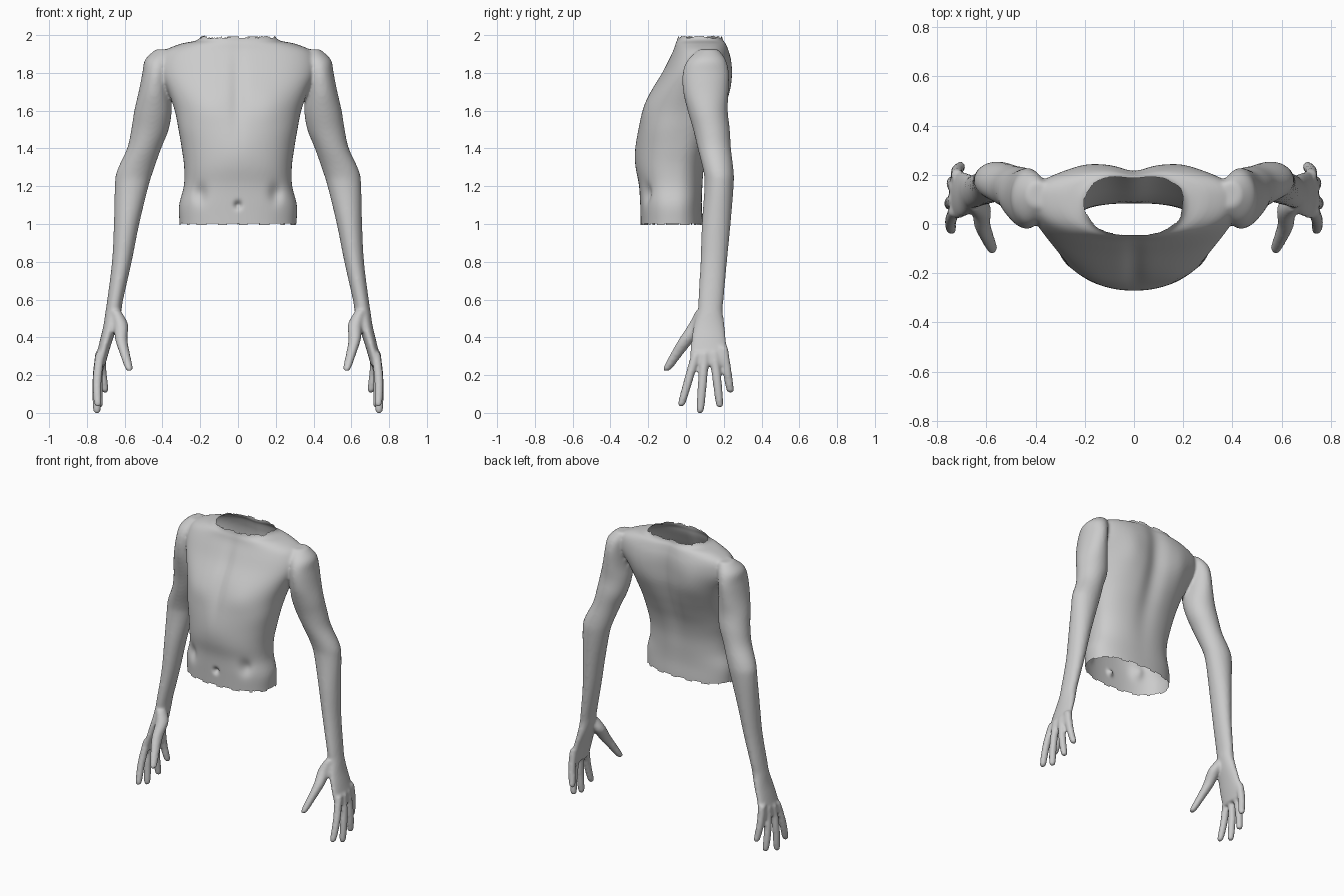
import bpy, bmesh, math

if "Cube" in bpy.data.objects:
    bpy.data.objects.remove(bpy.data.objects["Cube"])

TAU = 2 * math.pi
body = bmesh.new()


def curve_rows(rows, steps=4):
    """Catmull-Rom interpolation between section rows."""
    out = []
    for i in range(len(rows) - 1):
        p0, p1 = rows[max(i - 1, 0)], rows[i]
        p2, p3 = rows[i + 1], rows[min(i + 2, len(rows) - 1)]
        for s in range(steps):
            t = s / steps
            out.append([0.5 * (2 * b + (c - a) * t + (2 * a - 5 * b + 4 * c - d) * t * t
                               + (3 * b - a - 3 * c + d) * t ** 3)
                        for a, b, c, d in zip(p0, p1, p2, p3)])
    return out + [list(rows[-1])]


def loft(rows, mirror=1, power=2.0, n=40):
    """Closed skin over level sections: z, centre x, side y, half width, front y, back y."""
    rings = []
    for z, cx, cy, rx, front, back in curve_rows(rows):
        ring = []
        for k in range(n):
            c, s = math.cos(TAU * k / n), math.sin(TAU * k / n)
            x = cx + rx * math.copysign(abs(c) ** (2 / power), c)
            depth = back - cy if s > 0 else cy - front
            y = cy + depth * math.copysign(abs(s) ** (2 / power), s)
            ring.append(body.verts.new((mirror * x, y, z)))
        rings.append(ring)
    for a, b in zip(rings, rings[1:]):
        for k in range(n):
            body.faces.new((a[k], a[(k + 1) % n], b[(k + 1) % n], b[k]))
    body.faces.new(rings[0])
    body.faces.new(rings[-1])


def limb(rows, mirror, n=24):
    """Limb sections: z, x, y, half width, half depth."""
    loft([(z, x, y, rx, y - ry, y + ry) for z, x, y, rx, ry in rows], mirror, 2.0, n)


# Torso, running past both openings so they can be trimmed
loft([(z, 0, cy, rx, f, b) for z, rx, cy, f, b in (
    (.90, .310, -.06, -.238, .09), (1.0, .310, -.06, -.240, .09),
    (1.1, .312, -.06, -.243, .085), (1.2, .287, -.06, -.248, .09),
    (1.3, .285, -.055, -.263, .10), (1.4, .298, -.04, -.262, .125),
    (1.5, .315, -.03, -.252, .165), (1.6, .335, 0, -.228, .205),
    (1.7, .370, .03, -.187, .235), (1.8, .415, .08, -.128, .243),
    (1.87, .415, .10, -.092, .240), (1.92, .385, .11, -.068, .228),
    (1.955, .300, .11, -.057, .216), (1.98, .205, .09, -.048, .202),
    (2.06, .185, .09, -.04, .20))], power=2.35, n=72)

for side in (1, -1):
    # Arm and palm
    limb(((1.925, .39, .12, .045, .05), (1.87, .42, .11, .072, .10),
          (1.80, .432, .105, .074, .122), (1.70, .442, .105, .084, .120),
          (1.60, .450, .115, .099, .106), (1.50, .466, .135, .099, .097),
          (1.40, .497, .150, .090, .088), (1.28, .545, .172, .096, .080),
          (1.20, .563, .175, .089, .077), (1.0, .590, .160, .067, .076),
          (.80, .615, .147, .052, .070), (.60, .650, .132, .042, .067),
          (.54, .659, .128, .042, .066), (.46, .676, .123, .037, .082),
          (.38, .699, .120, .033, .093), (.30, .720, .124, .030, .103),
          (.25, .726, .124, .022, .092)), side, 36)
    # Fingers: base and tip, slightly bowed
    for base, tip in (((.728, .055, .32), (.742, -.027, .035)),
                      ((.730, .100, .32), (.746, .074, -.002)),
                      ((.726, .148, .32), (.733, .180, .028)),
                      ((.718, .196, .35), (.702, .236, .108))):
        rows = []
        for t, r in ((0, .026), (.3, .025), (.6, .024), (.93, .021), (1, .012)):
            x, y, z = (a + (b - a) * t for a, b in zip(base, tip))
            rows.append((z, x + .01 * math.sin(math.pi * t), y, r, r))
        limb(rows, side, 16)
    # Thumb
    limb(((.54, .648, .085, .028, .035), (.47, .620, .060, .038, .045),
          (.39, .618, .005, .033, .043), (.31, .598, -.050, .027, .034),
          (.24, .578, -.095, .022, .025), (.222, .575, -.105, .013, .014)), side, 20)

bmesh.ops.recalc_face_normals(body, faces=body.faces)
mesh = bpy.data.meshes.new("upper_body")
body.to_mesh(mesh)
body.free()
obj = bpy.data.objects.new("upper_body", mesh)
bpy.context.collection.objects.link(obj)
bpy.context.view_layer.objects.active = obj
obj.select_set(True)

# Blend the parts into one skin
remesh = obj.modifiers.new("blend", 'REMESH')
remesh.mode = 'VOXEL'
remesh.voxel_size = .009
smooth = obj.modifiers.new("soften", 'SMOOTH')
smooth.factor = .5
smooth.iterations = 7
for name in ("blend", "soften"):
    bpy.ops.object.modifier_apply(modifier=name)

bm = bmesh.new()
bm.from_mesh(obj.data)


def bump(x, z, cx, cz, wx, wz):
    return math.exp(-((x - cx) / wx) ** 2 - ((z - cz) / wz) ** 2)


# Surface relief: spine, breastbone, chest, belly, hips and navel
for v in bm.verts:
    x, y, z = abs(v.co.x), v.co.y, v.co.z
    if z < .95 or x > .36:
        continue
    if v.normal.y > .2 and y > .04:
        v.co.y += -.03 * bump(x, z, 0, 1.7, .07, .35) + .012 * bump(x, z, .2, 1.75, .08, .14)
    elif v.normal.y < -.2 and y < 0:
        v.co.y += (.014 * bump(x, z, 0, 1.72, .04, .2)
                   - .012 * bump(x, z, .17, 1.62, .11, .09)
                   - .008 * bump(x, z, 0, 1.38, .12, .1)
                   + .022 * bump(x, z, .20, 1.16, .035, .05)
                   + .025 * bump(x, z, 0, 1.10, .018, .02))

# Ragged waist and neck openings
waste = []
for f in bm.faces:
    c = f.calc_center_median()
    wave = math.sin(c.x * 57) * math.cos(c.y * 43)
    if abs(c.x) < .42 and (c.z < 1.0 + .007 * wave or c.z > 1.989 + .007 * wave):
        waste.append(f)
bmesh.ops.delete(bm, geom=waste, context='FACES')
bm.to_mesh(obj.data)
bm.free()

# Plain grey skin
skin = bpy.data.materials.new("plain_grey")
skin.diffuse_color = (.6, .6, .6, 1)
skin.use_nodes = True
skin.node_tree.nodes["Principled BSDF"].inputs["Base Color"].default_value = skin.diffuse_color
obj.data.materials.clear()
obj.data.materials.append(skin)
bpy.ops.object.shade_smooth()
